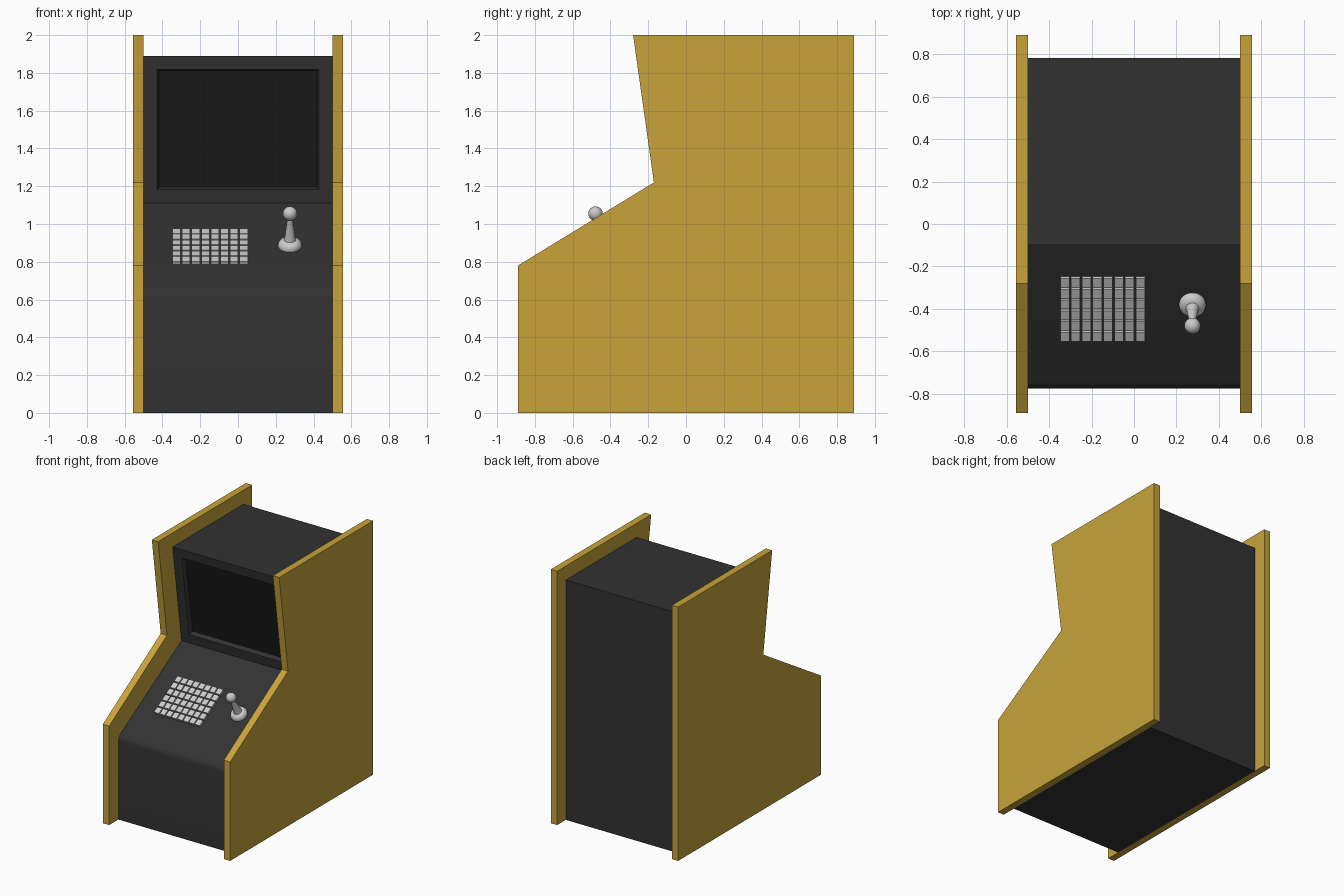
import bpy, bmesh, math
from mathutils import Matrix, Vector

if "Cube" in bpy.data.objects:
    bpy.data.objects.remove(bpy.data.objects["Cube"])


def material(name, rgb):
    m = bpy.data.materials.new(name)
    m.diffuse_color = (*rgb, 1)
    m.use_nodes = True
    m.node_tree.nodes["Principled BSDF"].inputs["Base Color"].default_value = m.diffuse_color
    return m


def make_object(name, bm, mat=None):
    bmesh.ops.recalc_face_normals(bm, faces=bm.faces)
    me = bpy.data.meshes.new(name)
    bm.to_mesh(me)
    bm.free()
    ob = bpy.data.objects.new(name, me)
    bpy.context.collection.objects.link(ob)
    if mat:
        me.materials.append(mat)
    return ob


def smooth(ob, angle=35):
    bpy.ops.object.select_all(action='DESELECT')
    ob.select_set(True)
    bpy.context.view_layer.objects.active = ob
    bpy.ops.object.shade_smooth_by_angle(angle=math.radians(angle))


def extrude_profile(profile, x0, x1):
    """Side profile (y, z) extruded along x."""
    bm = bmesh.new()
    face = bm.faces.new([bm.verts.new((x0, y, z)) for y, z in profile])
    ext = bmesh.ops.extrude_face_region(bm, geom=[face])['geom']
    moved = [v for v in ext if isinstance(v, bmesh.types.BMVert)]
    bmesh.ops.translate(bm, verts=moved, vec=(x1 - x0, 0, 0))
    bmesh.ops.recalc_face_normals(bm, faces=bm.faces)
    return bm


gold = material("gold_panel", (0.58, 0.37, 0.042))
dark = material("dark_body", (0.032, 0.032, 0.032))
black = material("screen_black", (0.010, 0.010, 0.010))

# Side panels
side = [(-0.89, 0), (0.89, 0), (0.89, 2), (-0.28, 2), (-0.17, 1.22), (-0.89, 0.78)]
for name, x0, x1 in (("left_side_panel", -0.555, -0.5), ("right_side_panel", 0.5, 0.555)):
    make_object(name, extrude_profile(side, x0, x1), gold)

# Cabinet body, with rounded front edge and recessed screen opening
crease, lip, brow = (0.01, 1.11), (-0.775, 0.65), (-0.10, 1.89)
bm = extrude_profile([(-0.775, 0), (0.782, 0), (0.782, 1.89), brow, crease, lip], -0.5, 0.5)
edge = [e for e in bm.edges if all(abs(v.co.y - lip[0]) < 1e-4 and abs(v.co.z - lip[1]) < 1e-4 for v in e.verts)]
bmesh.ops.bevel(bm, geom=edge, offset=0.035, segments=4, profile=0.5, affect='EDGES')
bm.normal_update()
screen = max((f for f in bm.faces if f.normal.y < -0.9), key=lambda f: f.calc_center_median().z)
for thickness, depth in ((0.102, 0), (0.012, -0.012), (0.001, -0.03)):
    bmesh.ops.inset_region(bm, faces=[screen], thickness=thickness, depth=depth)
normal = screen.normal.copy()
corners = [v.co + normal * 0.004 for v in screen.verts]
body = make_object("cabinet_body", bm, dark)
smooth(body)

# Screen glass
bm = bmesh.new()
bm.faces.new([bm.verts.new(c) for c in corners])
glass = make_object("screen_glass", bm, black)

# Control panel frame: local x across, y up the slope, z out of the panel
slope = math.atan2(crease[1] - lip[1], crease[0] - lip[0])


def on_panel(x, y):
    z = lip[1] + (y - lip[0]) * math.tan(slope)
    return Matrix.Translation((x, y, z)) @ Matrix.Rotation(slope, 4, 'X')


# Key grid, 8 columns by 6 rows
cols, rows = 8, 6
pitch_x, pitch_y = 0.0508, 0.0585
key_frame = on_panel(-0.1475, -0.395)
bm = bmesh.new()
for c in range(cols):
    for r in range(rows):
        pos = ((c - (cols - 1) / 2) * pitch_x, (r - (rows - 1) / 2) * pitch_y, 0.008)
        m = key_frame @ Matrix.Translation(pos) @ Matrix.Diagonal((0.043, 0.049, 0.022, 1))
        bmesh.ops.create_cube(bm, size=1, matrix=m)
make_object("keypad_keys", bm)

# Joystick base and tapered shaft, turned from one profile
stick_frame = on_panel(0.275, -0.378)
bm = bmesh.new()
turned = [(0, -0.005), (0.063, -0.005), (0.063, 0.010), (0.059, 0.022), (0.050, 0.032),
          (0.036, 0.039), (0.031, 0.040), (0.028, 0.052), (0.013, 0.175), (0, 0.175)]
verts = [bm.verts.new((r, 0, z)) for r, z in turned]
edges = [bm.edges.new(p) for p in zip(verts, verts[1:])]
bmesh.ops.spin(bm, geom=verts + edges, cent=(0, 0, 0), axis=(0, 0, 1),
               angle=math.tau, steps=32, use_merge=False)
bmesh.ops.remove_doubles(bm, verts=bm.verts, dist=1e-4)
bm.transform(stick_frame)
smooth(make_object("joystick_base_and_shaft", bm))

# Joystick ball
bm = bmesh.new()
bmesh.ops.create_uvsphere(bm, u_segments=32, v_segments=16, radius=0.038,
                          matrix=stick_frame @ Matrix.Translation((0, 0, 0.2)))
smooth(make_object("joystick_ball", bm))
